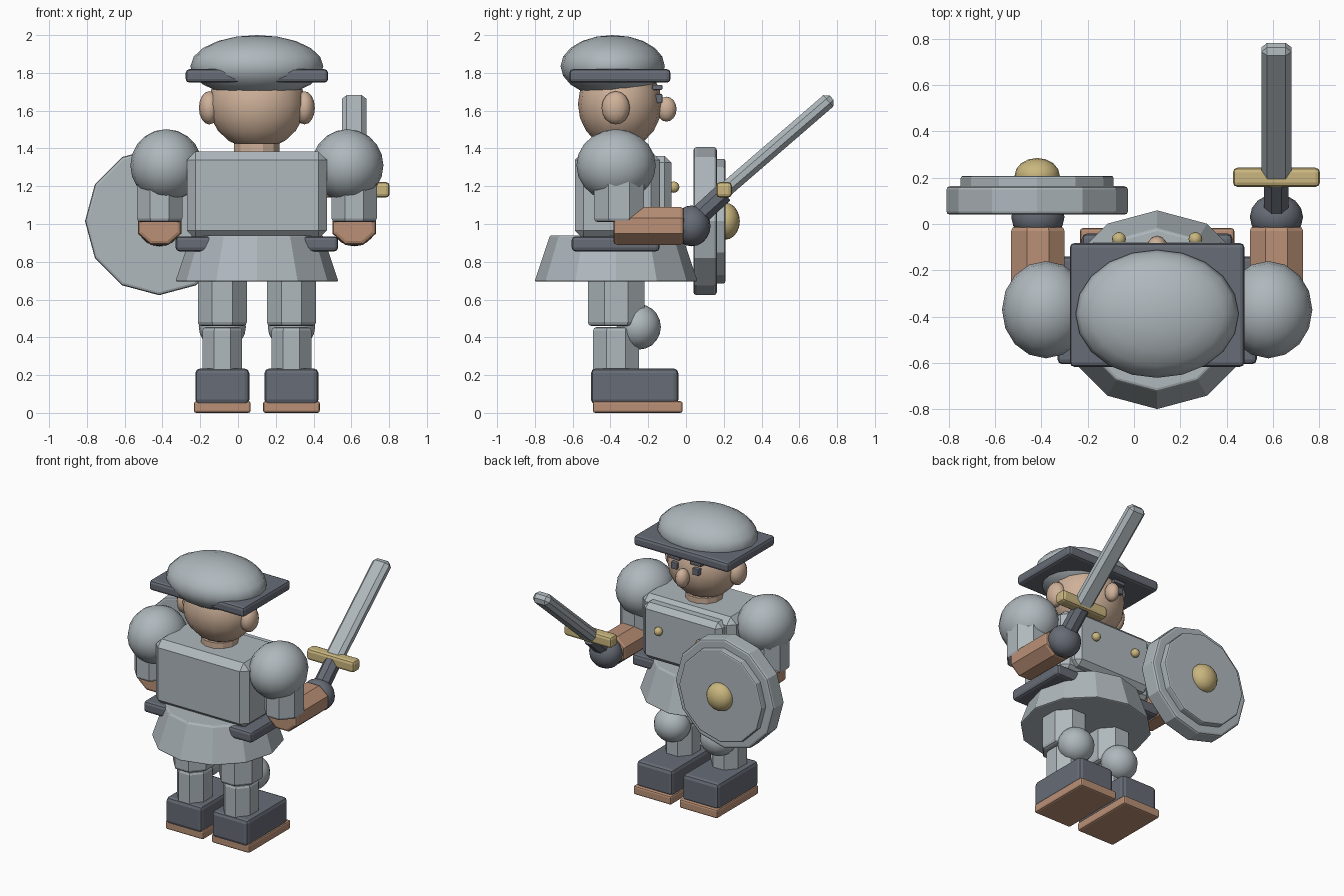
import bpy, bmesh, math
from mathutils import Matrix, Vector

if "Cube" in bpy.data.objects:
    bpy.data.objects.remove(bpy.data.objects["Cube"])


def mat(name, rgb):
    m = bpy.data.materials.new(name)
    m.diffuse_color = (*rgb, 1)
    m.use_nodes = True
    m.node_tree.nodes["Principled BSDF"].inputs["Base Color"].default_value = m.diffuse_color
    return m


STEEL = mat("steel", (0.43, 0.48, 0.51))
DARK = mat("dark_iron", (0.135, 0.15, 0.18))
SKIN = mat("skin", (0.62, 0.44, 0.32))
LEATHER = mat("leather", (0.49, 0.28, 0.18))
GOLD = mat("brass", (0.59, 0.47, 0.21))
CX = 0.1      # body centre line
CY = -0.37


def finish(name, bm, material, matrix, bevel=0.0, smooth=False, segments=2):
    bmesh.ops.recalc_face_normals(bm, faces=bm.faces)
    bm.transform(matrix)
    me = bpy.data.meshes.new(name)
    bm.to_mesh(me)
    bm.free()
    me.materials.append(material)
    for p in me.polygons:
        p.use_smooth = smooth
    ob = bpy.data.objects.new(name, me)
    bpy.context.collection.objects.link(ob)
    if bevel:
        b = ob.modifiers.new("bevel", 'BEVEL')
        b.width = bevel
        b.segments = segments
        b.limit_method = 'ANGLE'
        b.angle_limit = math.radians(50)
    return ob


def box(name, lo, hi, material, bevel=0.015, segments=2):
    lo, hi = Vector(lo), Vector(hi)
    bm = bmesh.new()
    bmesh.ops.create_cube(bm, size=1)
    m = Matrix.Translation((lo + hi) / 2) @ Matrix.Diagonal((*(hi - lo), 1))
    return finish(name, bm, material, m, bevel, segments=segments)


def ball(name, loc, radii, material, seg=16, rings=10):
    bm = bmesh.new()
    bmesh.ops.create_uvsphere(bm, u_segments=seg, v_segments=rings, radius=1)
    m = Matrix.Translation(loc) @ Matrix.Diagonal((*radii, 1))
    return finish(name, bm, material, m, smooth=True)


def rod(name, a, b, rx, ry, material, sides=8, flat=True, top=1.0, bevel=0.015):
    """Prism or cone from a to b; flat puts faces, not corners, on the axes."""
    a, b = Vector(a), Vector(b)
    r = 1 / math.cos(math.pi / sides) if flat else 1
    bm = bmesh.new()
    bmesh.ops.create_cone(bm, cap_ends=True, segments=sides, radius1=r,
                          radius2=r * top, depth=(b - a).length)
    if flat:
        bm.transform(Matrix.Rotation(math.pi / sides, 4, 'Z'))
    bm.transform(Matrix.Diagonal((rx, ry, 1, 1)))
    d = b - a
    rot = Matrix.Rotation(-math.atan2(d.y, d.z), 4, 'X')
    return finish(name, bm, material, Matrix.Translation((a + b) / 2) @ rot, bevel)


# Head, face and helmet
ball("head", (CX, -0.35, 1.635), (0.255, 0.222, 0.24), SKIN)
rod("neck", (CX, -0.35, 1.32), (CX, -0.35, 1.425), 0.12, 0.12, SKIN, 12, bevel=0)
ball("nose", (CX, -0.103, 1.608), (0.045, 0.053, 0.066), SKIN, 12, 8)
ball("helmet_dome", (CX, -0.388, 1.835), (0.352, 0.276, 0.165), STEEL, 20, 10)
box("helmet_brim", (-0.277, -0.617, 1.748), (0.477, -0.082, 1.82), DARK, 0.02)

# Torso, chest plate, belt and skirt
box("torso", (-0.27, -0.588, 0.92), (0.47, -0.14, 1.385), STEEL, 0.045, 1)
box("chest_plate", (-0.21, -0.2, 0.96), (0.41, -0.078, 1.36), STEEL, 0.035, 1)
box("belt", (-0.33, -0.605, 0.855), (0.53, -0.14, 0.935), DARK, 0.02)
rod("skirt", (CX, CY, 0.695), (CX, CY, 0.94), 0.432, 0.432, STEEL, 12,
    flat=False, top=0.81, bevel=0.01)

# Paired parts, mirrored about the body centre line
for s, side in ((-1, "left"), (1, "right")):
    ball("ear_" + side, (CX + s * 0.252, -0.372, 1.615), (0.055, 0.075, 0.088), SKIN, 12, 8)
    ex = CX + s * 0.085
    box("eye_" + side, (ex - 0.025, -0.18, 1.64), (ex + 0.025, -0.125, 1.688), DARK, 0.006)
    box("brow_" + side, (ex - 0.045, -0.18, 1.71), (ex + 0.045, -0.125, 1.737), DARK, 0.006)
    ball("chest_rivet_" + side, (CX + s * 0.165, -0.065, 1.195), (0.03, 0.03, 0.03), GOLD, 12, 8)

    # Arms
    ax = CX + s * 0.515
    ball("shoulder_guard_" + side, (CX + s * 0.48, CY, 1.31), (0.19, 0.21, 0.192), STEEL)
    rod("upper_arm_" + side, (ax, -0.355, 1.01), (ax, -0.355, 1.36), 0.12, 0.132, STEEL, bevel=0.02)
    rod("forearm_" + side, (ax, -0.385, 0.99), (ax, -0.01, 0.99), 0.115, 0.1, LEATHER, bevel=0.02)
    ball("glove_" + side, (ax, 0.03, 0.99), (0.115, 0.1, 0.108), DARK)

    # Legs
    lx = CX + s * 0.183
    rod("thigh_" + side, (lx, CY, 0.46), (lx, CY, 0.76), 0.13, 0.15, STEEL, bevel=0.02)
    ball("knee_guard_" + side, (lx, -0.25, 0.455), (0.125, 0.117, 0.12), STEEL)
    rod("shin_" + side, (lx, CY, 0.18), (lx, CY, 0.455), 0.105, 0.122, STEEL, bevel=0.02)
    box("boot_" + side, (lx - 0.143, -0.503, 0.045), (lx + 0.143, -0.04, 0.235), DARK, 0.025)
    box("sole_" + side, (lx - 0.15, -0.493, 0), (lx + 0.15, -0.018, 0.062), LEATHER, 0.012)

# Shield
SX, SZ = -0.418, 1.015
rod("shield_disc", (SX, 0.04, SZ), (SX, 0.163, SZ), 0.392, 0.392, STEEL, 12, flat=False)
rod("shield_face", (SX, 0.15, SZ), (SX, 0.208, SZ), 0.33, 0.33, STEEL, 12, flat=False, bevel=0.01)
ball("shield_boss", (SX, 0.208, SZ), (0.098, 0.077, 0.098), GOLD)

# Sword, tilted up and forward
WX = 0.615
rod("sword_grip", (WX, 0.02, 1.0), (WX, 0.2, 1.165), 0.053, 0.053, DARK, bevel=0.005)
box("sword_guard", (0.427, 0.16, 1.14), (0.803, 0.243, 1.222), GOLD, 0.02)
bm = bmesh.new()
bmesh.ops.create_cube(bm, size=1)
start, tip = Vector((WX, 0.19, 1.165)), Vector((WX, 0.772, 1.668))
d = tip - start
blade = (Matrix.Translation((start + tip) / 2)
         @ Matrix.Rotation(-math.atan2(d.y, d.z), 4, 'X')
         @ Matrix.Diagonal((0.13, 0.08, d.length, 1)))
finish("sword_blade", bm, STEEL, blade, 0.025, segments=1)
